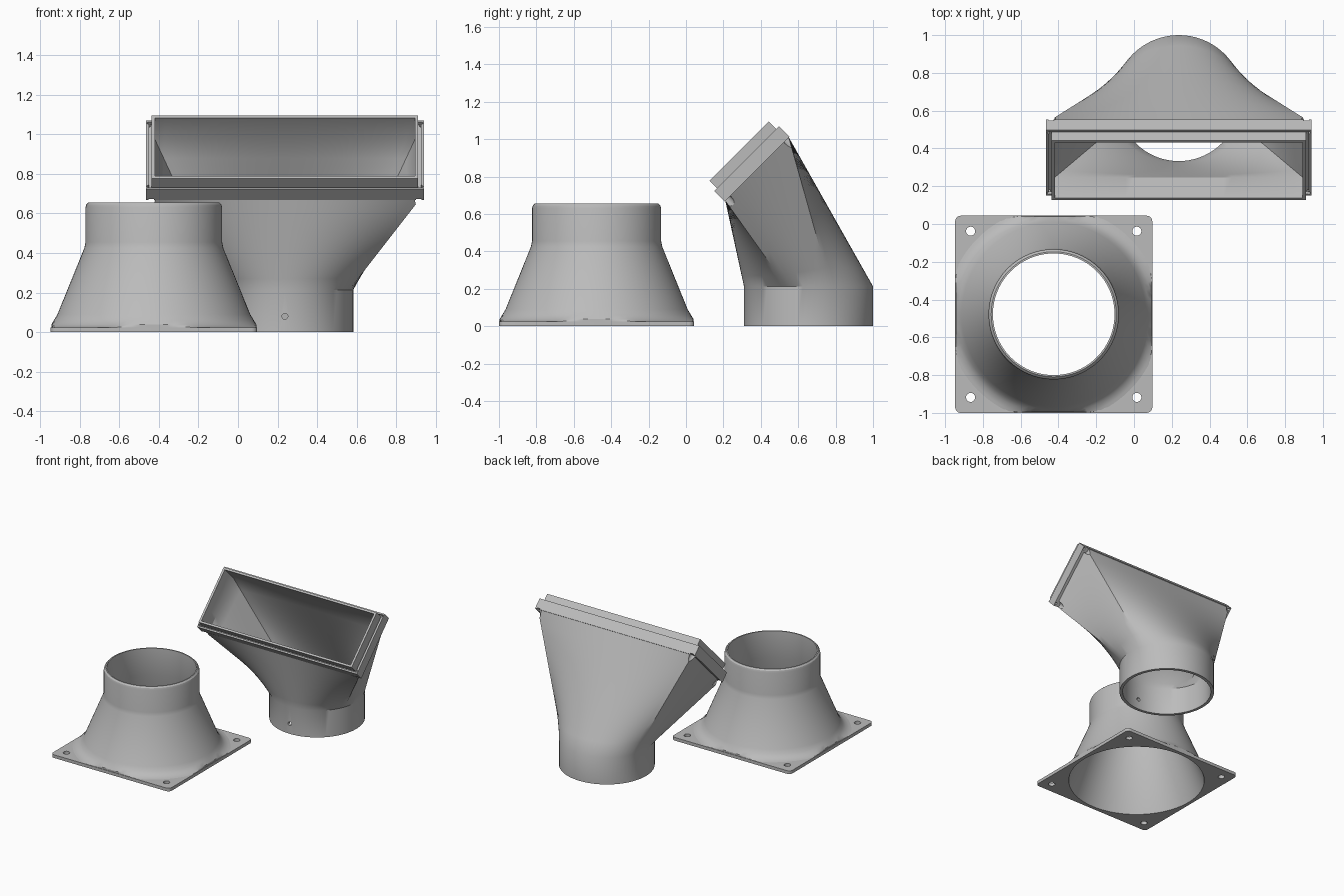
import bpy, bmesh, math
from mathutils import Vector

if "Cube" in bpy.data.objects:
    bpy.data.objects.remove(bpy.data.objects["Cube"], do_unlink=True)

GREY = (0.5, 0.5, 0.5, 1.0)
plastic = bpy.data.materials.new("grey plastic")
plastic.use_nodes = True
plastic.diffuse_color = GREY
plastic.node_tree.nodes["Principled BSDF"].inputs["Base Color"].default_value = GREY


def activate(ob):
    bpy.ops.object.select_all(action='DESELECT')
    ob.select_set(True)
    bpy.context.view_layer.objects.active = ob


def finish(ob, angle=30):
    ob.data.materials.clear()
    ob.data.materials.append(plastic)
    activate(ob)
    bpy.ops.object.shade_smooth_by_angle(angle=math.radians(angle))


def skin_rings(name, rings):
    """Join equal-length rings into a closed, hollow solid."""
    bm = bmesh.new()
    loops = [[bm.verts.new(p) for p in ring] for ring in rings]
    n = len(loops[0])
    for a, b in zip(loops, loops[1:] + loops[:1]):
        for i in range(n):
            j = (i + 1) % n
            bm.faces.new((a[i], a[j], b[j], b[i]))
    bmesh.ops.recalc_face_normals(bm, faces=bm.faces)
    me = bpy.data.meshes.new(name)
    bm.to_mesh(me)
    bm.free()
    ob = bpy.data.objects.new(name, me)
    bpy.context.collection.objects.link(ob)
    return ob


def drill(ob, start, end, radius):
    """Cut a round hole between two points."""
    axis = end - start
    bpy.ops.mesh.primitive_cylinder_add(
        vertices=16, radius=radius, depth=axis.length, location=(start + end) / 2,
        rotation=axis.to_track_quat('Z', 'Y').to_euler())
    cutter = bpy.context.object
    cutter.hide_render = True
    mod = ob.modifiers.new("hole", 'BOOLEAN')
    mod.operation = 'DIFFERENCE'
    mod.solver = 'EXACT'
    mod.object = cutter
    activate(ob)
    bpy.ops.object.modifier_apply(modifier=mod.name)
    bpy.data.objects.remove(cutter, do_unlink=True)


def arc(cx, cy, r, a0, a1, n):
    return [(cx + r * math.cos(math.radians(a0 + (a1 - a0) * i / n)),
             cy + r * math.sin(math.radians(a0 + (a1 - a0) * i / n))) for i in range(n + 1)]


# ---- Round-to-square adapter ----
AX, AY, HALF = -0.425, -0.478, 0.522

# Flange plate: rounded square with a bore and four screw holes
corner = HALF - 0.03
outline = []
for k, (sx, sy) in enumerate([(1, 1), (-1, 1), (-1, -1), (1, -1)]):
    outline += arc(sx * corner, sy * corner, 0.03, 90 * k, 90 * k + 90, 6)
shapes = [outline, arc(0, 0, 0.495, 0, 360, 96)[:-1]]
for sx in (-1, 1):
    for sy in (-1, 1):
        shapes.append(arc(sx * 0.44, sy * 0.44, 0.024, 0, 360, 24)[:-1])
curve = bpy.data.curves.new("flange_plate", 'CURVE')
curve.dimensions = '2D'
curve.fill_mode = 'BOTH'
curve.extrude = 0.0125
for pts in shapes:
    sp = curve.splines.new('POLY')
    sp.points.add(len(pts) - 1)
    for p, (x, y) in zip(sp.points, pts):
        p.co = (x, y, 0, 1)
    sp.use_cyclic_u = True
flange = bpy.data.objects.new("flange_plate", curve)
flange.location = (AX, AY, 0.0125)
bpy.context.collection.objects.link(flange)
activate(flange)
bpy.ops.object.convert(target='MESH')
finish(bpy.context.object)

# Cone and collar: turned profile, its foot flare trimmed to the flange edges
profile = [(0.59, 0.022), (0.555, 0.027), (0.527, 0.038), (0.505, 0.06), (0.487, 0.09),
           (0.351, 0.425), (0.345, 0.455), (0.345, 0.63), (0.341, 0.645), (0.331, 0.655),
           (0.322, 0.655), (0.322, 0.44), (0.495, 0.002)]
trim = HALF - 0.004


def clamp(v):
    return max(-trim, min(trim, v))


rings = [[Vector((AX + clamp(x), AY + clamp(y), z))
          for x, y in arc(0, 0, r, 0, 360, 96)[:-1]] for r, z in profile]
finish(skin_rings("adapter_cone", rings))

# ---- Round-to-rectangle angled duct ----
DX, DY = 0.237, 0.655
BACK = Vector((DX, 0.38, 0.84))          # centre of the collar's rear plane
UP = Vector((0, 1, 1)).normalized()      # short side of the opening
OUT = Vector((0, -1, 1)).normalized()    # direction the opening faces


def on_frame(x, v, w):
    return BACK + Vector((x, 0, 0)) + UP * v + OUT * w


def circle(r, z):
    return [Vector((x, y, z)) for x, y in arc(DX, DY, r, -20, 340, 72)[:-1]]


def rect(hx, hv, w):
    corners = [(hx, -hv), (hx, hv), (-hx, hv), (-hx, -hv)]
    ring = []
    for k, n in enumerate((8, 28, 8, 28)):
        a, b = Vector(corners[k]), Vector(corners[(k + 1) % 4])
        for i in range(n):
            p = a.lerp(b, i / n)
            ring.append(on_frame(p.x, p.y, w))
    return ring


def loft(a, b, steps=8):
    return [[p.lerp(q, i / steps) for p, q in zip(a, b)] for i in range(steps + 1)]


rings = [circle(0.345, 0)]
rings += loft(circle(0.345, 0.213), rect(0.68, 0.24, 0))        # outer skin
rings += [rect(0.7025, 0.245, 0), rect(0.7025, 0.245, 0.08),    # collar
          rect(0.687, 0.233, 0.08), rect(0.687, 0.233, 0.06),   # seal groove
          rect(0.673, 0.2235, 0.06), rect(0.673, 0.2235, 0.135),  # lip
          rect(0.656, 0.208, 0.135)]
rings += loft(rect(0.656, 0.208, -0.02), circle(0.322, 0.213))  # inner skin
rings += [circle(0.322, 0)]
duct = skin_rings("angled_duct", rings)

# Corner screw holes with rear clearance, and the pin hole in the neck
for sx in (-1, 1):
    for sv in (-1, 1):
        drill(duct, on_frame(sx * 0.675, sv * 0.226, -0.06),
              on_frame(sx * 0.675, sv * 0.226, 0.008), 0.024)
        drill(duct, on_frame(sx * 0.688, sv * 0.226, -0.03),
              on_frame(sx * 0.688, sv * 0.226, 0.1), 0.009)
drill(duct, Vector((DX, DY - 0.5, 0.08)), Vector((DX, DY - 0.2, 0.08)), 0.015)
finish(duct)
